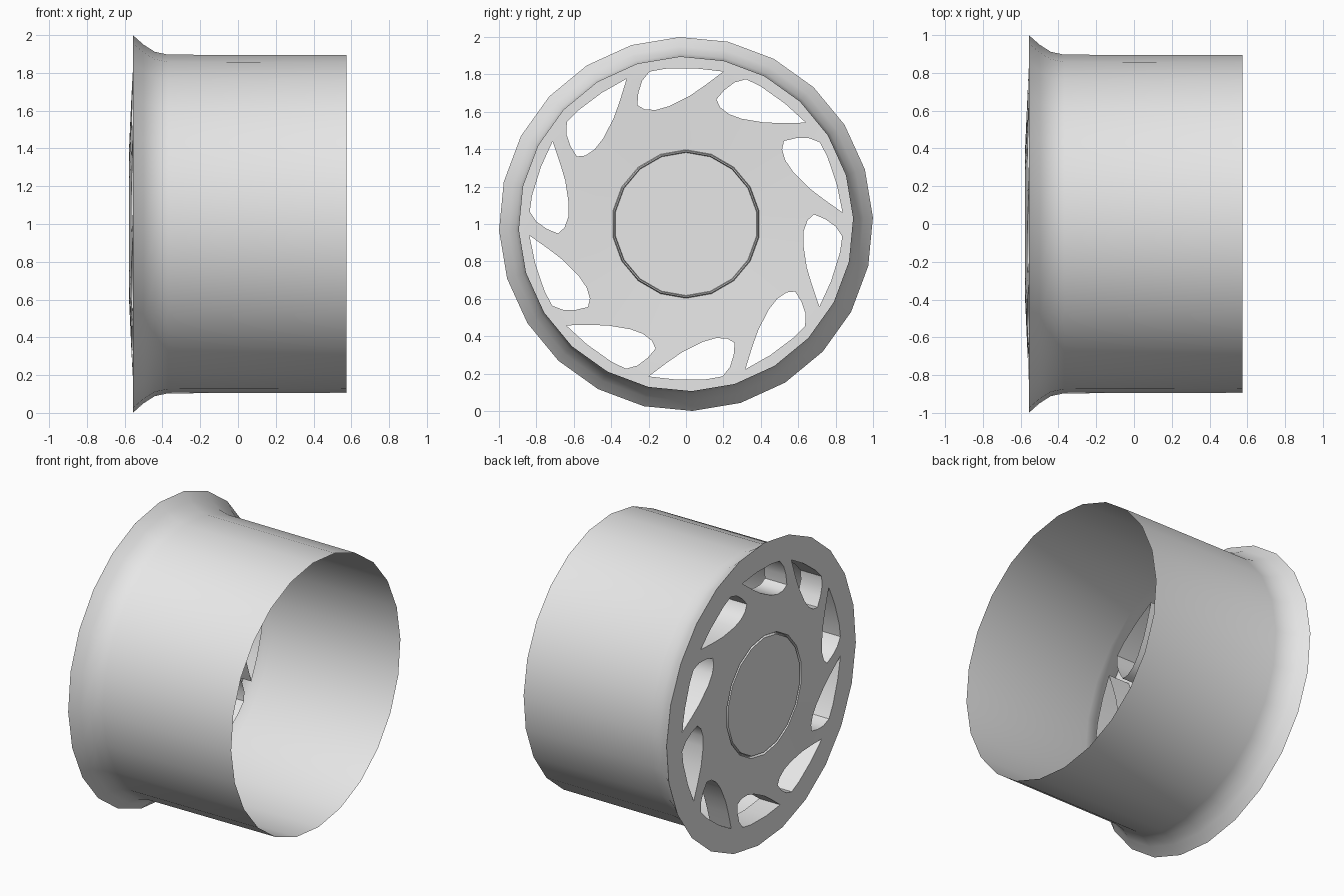
import bpy
import bmesh
from math import sin, cos, radians, hypot

cube = bpy.data.objects.get("Cube")
if cube:
    bpy.data.objects.remove(cube, do_unlink=True)

SIDES, HOLES, WALL_DEPTH = 24, 10, 0.155
HUB_SIDES, HUB_R = 18, 0.397

metal = bpy.data.materials.new("light_grey_metal")
metal.use_nodes = True
grey = (0.8, 0.8, 0.8, 1)
metal.diffuse_color = grey
metal.node_tree.nodes["Principled BSDF"].inputs["Base Color"].default_value = grey


def finish(name, bm):
    """Turn a bmesh into a smooth-shaded object."""
    mesh = bpy.data.meshes.new(name)
    bm.to_mesh(mesh)
    bm.free()
    mesh.materials.append(metal)
    obj = bpy.data.objects.new(name, mesh)
    bpy.context.collection.objects.link(obj)
    bpy.ops.object.select_all(action='DESELECT')
    obj.select_set(True)
    bpy.context.view_layer.objects.active = obj
    bpy.ops.object.shade_smooth_by_angle(angle=radians(30))
    return obj


def circle(r, sides, turn=0):
    """Points (y, z) around the wheel axis."""
    angles = [radians(360 * k / sides + turn) for k in range(sides)]
    return [(r * sin(a), r * cos(a)) for a in angles]


def bridge(bm, a, b):
    """Quads between two closed rings of vertices."""
    for i in range(len(a)):
        j = (i + 1) % len(a)
        bm.faces.new((a[i], a[j], b[j], b[i]))


def lathe(name, profile, sides, turn=0):
    """Spin an (x, radius) profile about the x axis."""
    bm = bmesh.new()
    rings = [[bm.verts.new((x, y, z + 1)) for y, z in circle(r, sides, turn)]
             for x, r in profile]
    for a, b in zip(rings, rings[1:]):
        bridge(bm, a, b)
    bmesh.ops.remove_doubles(bm, verts=bm.verts, dist=0.0001)
    return finish(name, bm)


def dome_x(y, z):
    """Shallow cone of the wheel face."""
    t = min(max((hypot(y, z) - 0.4) / 0.45, 0), 1)
    return -0.577 + 0.021 * t


# Barrel with flared outer lip
lathe("rim_barrel", [(-0.556, 1.0), (-0.5, 0.95), (-0.44, 0.912),
                     (-0.37, 0.897), (0.575, 0.894)], SIDES, -2)

# Centre cap and the narrow groove around it
lathe("centre_cap", [(-0.577, 0), (-0.577, 0.382), (-0.557, 0.386),
                     (-0.557, 0.392), (-0.577, HUB_R)], HUB_SIDES)

# One swept vent outline, repeated around the wheel
vent = [(-0.26, 0.635), (-0.255, 0.7), (-0.235, 0.765), (-0.195, 0.815),
        (-0.11, 0.83), (0.05, 0.832), (0.2, 0.815), (0.1, 0.74),
        (0.02, 0.685), (-0.09, 0.63), (-0.16, 0.61), (-0.22, 0.612)]
vents = []
for k in range(HOLES):
    a = radians(360 * k / HOLES)
    vents.append([(y * cos(a) + z * sin(a), z * cos(a) - y * sin(a)) for y, z in vent])

# Wheel face: a flat fill with vents left open, then coned
bm = bmesh.new()
loops = []
for pts in [circle(1.0, SIDES, -2), circle(HUB_R, HUB_SIDES)] + vents:
    ring = [bm.verts.new((0, y, z + 1)) for y, z in pts]
    for i in range(len(ring)):
        bm.edges.new((ring[i - 1], ring[i]))
bmesh.ops.triangle_fill(bm, edges=bm.edges[:], use_beauty=True, normal=(-1, 0, 0))
for v in bm.verts:
    v.co.x = dome_x(v.co.y, v.co.z - 1)
for f in bm.faces:
    f.normal_update()
    if f.normal.x > 0:
        f.normal_flip()
finish("wheel_face", bm)

# Vent walls reaching back into the barrel
bm = bmesh.new()
for pts in vents:
    front = [bm.verts.new((dome_x(y, z), y, z + 1)) for y, z in pts]
    back = [bm.verts.new((-0.556 + WALL_DEPTH, y, z + 1)) for y, z in pts]
    bridge(bm, front, back)
finish("vent_walls", bm)
